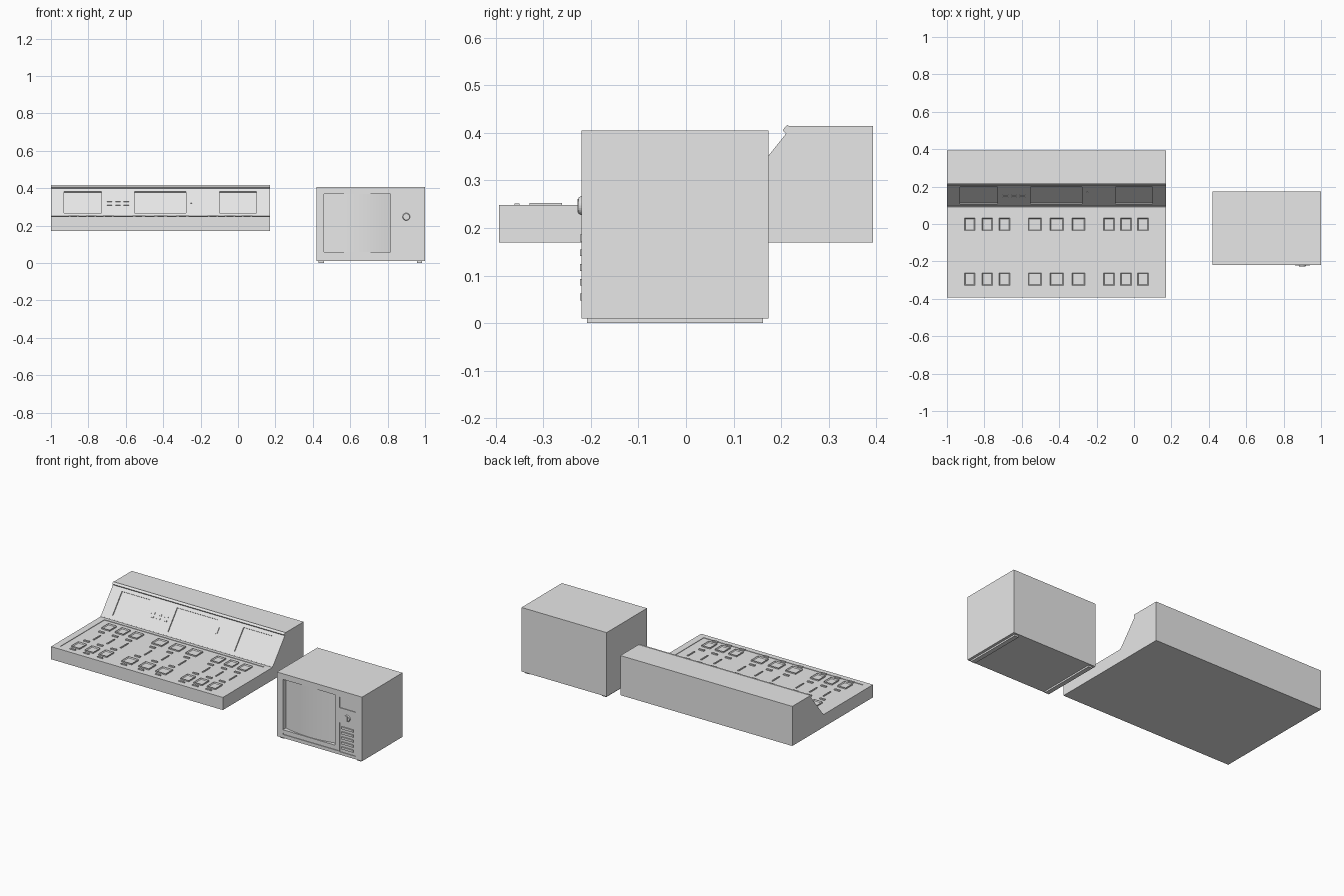
import bpy, bmesh, math
from mathutils import Matrix, Vector

old = bpy.data.objects.get("Cube")
if old:
    bpy.data.objects.remove(old, do_unlink=True)

grey = bpy.data.materials.new("light_grey")
grey.use_nodes = True
grey.diffuse_color = (0.8, 0.8, 0.8, 1)
grey.node_tree.nodes["Principled BSDF"].inputs["Base Color"].default_value = (0.8, 0.8, 0.8, 1)


def finish(name, bm):
    bmesh.ops.recalc_face_normals(bm, faces=bm.faces)
    mesh = bpy.data.meshes.new(name)
    bm.to_mesh(mesh)
    bm.free()
    mesh.materials.append(grey)
    obj = bpy.data.objects.new(name, mesh)
    bpy.context.collection.objects.link(obj)
    return obj


def add_box(bm, centre, size, tilt=0.0):
    m = (Matrix.Translation(centre) @ Matrix.Rotation(tilt, 4, 'X')
         @ Matrix.Diagonal((*size, 1)))
    return bmesh.ops.create_cube(bm, size=1, matrix=m)["verts"]


def prism(points, axis, start, end):
    """Extrude a closed outline along x (points are y, z) or z (points are x, y)."""
    bm = bmesh.new()
    verts = [bm.verts.new((start, a, b) if axis == 'X' else (a, b, start)) for a, b in points]
    face = bm.faces.new(verts)
    new = bmesh.ops.extrude_face_region(bm, geom=[face])["geom"]
    step = Vector((end - start, 0, 0)) if axis == 'X' else Vector((0, 0, end - start))
    bmesh.ops.translate(bm, vec=step, verts=[v for v in new if isinstance(v, bmesh.types.BMVert)])
    return bm


def cut(obj, bm):
    cutter = finish(obj.name + "_cutter", bm)
    cutter.hide_render = True
    cutter.hide_viewport = True
    cutter.display_type = 'WIRE'
    mod = obj.modifiers.new("recesses", 'BOOLEAN')
    mod.object = cutter
    mod.operation = 'DIFFERENCE'
    mod.solver = 'EXACT'
    # Bake the cut and discard the helper
    cutter.hide_viewport = False
    deps = bpy.context.evaluated_depsgraph_get()
    obj.data = bpy.data.meshes.new_from_object(obj.evaluated_get(deps))
    obj.modifiers.clear()
    bpy.data.objects.remove(cutter, do_unlink=True)


# Console body with sloped display panel and small overhanging lip
LEFT, RIGHT = -1.0, 0.172
DECK, FOOT_Y = 0.248, 0.09
TILT = math.atan2(0.15, 0.12)
profile = [(-0.393, 0.17), (0.393, 0.17), (0.393, 0.414), (0.217, 0.414), (0.213, 0.417),
           (0.203, 0.406), (0.21, 0.398), (FOOT_Y, DECK), (-0.393, DECK)]
console = finish("console_body", prism(profile, 'X', LEFT, RIGHT))


def on_slope(x, z):
    return Vector((x, FOOT_Y + (z - DECK) / math.tan(TILT), z))


# Display recesses in the slope and shallow control deck recess
bm = bmesh.new()
for x, width in ((-0.83, 0.2), (-0.415, 0.276), (0.0, 0.2)):
    add_box(bm, on_slope(x, 0.325), (width, 0.145, 0.014), TILT)
add_box(bm, (-0.414, -0.145, DECK + 0.003), (1.09, 0.43, 0.012))
cut(console, bm)

# Small keys, pointer and trim strip on the slope
bm = bmesh.new()
for x in (-0.687, -0.642, -0.597):
    for z in (0.329, 0.312):
        add_box(bm, on_slope(x, z), (0.028, 0.009, 0.008), TILT)
add_box(bm, on_slope(-0.25, 0.335), (0.008, 0.04, 0.008), TILT)
finish("display_keys", bm)
bm = bmesh.new()
add_box(bm, on_slope((LEFT + RIGHT) / 2, 0.252), (RIGHT - LEFT, 0.006, 0.004), TILT)
finish("slope_trim", bm)

# Deck controls: three groups of three columns
FLOOR = DECK - 0.003
groups = (((-0.878, -0.785, -0.692), 0.045),
          ((-0.53, -0.413, -0.297), 0.058),
          ((-0.134, -0.043, 0.048), 0.045))
keys, sliders, labels = bmesh.new(), bmesh.new(), bmesh.new()
for columns, width in groups:
    for x in columns:
        for y in (-0.002, -0.295):
            verts = add_box(keys, (x, y, FLOOR + 0.003), (width + 0.012, 0.068, 0.01))
            top = max({f for v in verts for f in v.link_faces},
                      key=lambda f: f.calc_center_median().z)
            bmesh.ops.inset_individual(keys, faces=[top], thickness=0.007, depth=0)
            bmesh.ops.translate(keys, verts=list(top.verts), vec=(0, 0, -0.006))
        add_box(sliders, (x + 0.02, -0.147, FLOOR + 0.002), (0.007, 0.07, 0.007))
        for y in (-0.075, -0.22, -0.355):
            add_box(labels, (x, y, FLOOR + 0.002), (0.036, 0.011, 0.01))
finish("deck_keys", keys)
finish("deck_sliders", sliders)
finish("deck_labels", labels)

# Monitor cabinet with screen and control recesses
X0, X1, FRONT, BACK = 0.42, 1.0, -0.22, 0.173
MID_Y = (FRONT + BACK) / 2
bm = bmesh.new()
add_box(bm, ((X0 + X1) / 2, MID_Y, 0.2075), (X1 - X0, BACK - FRONT, 0.395))
cabinet = finish("monitor_cabinet", bm)
bm = bmesh.new()
add_box(bm, (0.638, FRONT, 0.215), (0.356, 0.06, 0.31))
add_box(bm, (0.9, FRONT, 0.332), (0.11, 0.008, 0.065))
add_box(bm, (0.9, FRONT, 0.118), (0.11, 0.008, 0.18))
add_box(bm, (0.65, FRONT, 0.035), (0.38, 0.008, 0.008))
cut(cabinet, bm)

# Bulging screen curved about the vertical
steps = 12
arc = [(0.46 + 0.356 * i / steps, FRONT + 0.004 + 0.024 * (2 * i / steps - 1) ** 2)
       for i in range(steps + 1)]
outline = arc + [(0.816, FRONT + 0.035), (0.46, FRONT + 0.035)]
screen = finish("monitor_screen", prism(outline, 'Z', 0.06, 0.37))
for face in screen.data.polygons:
    face.use_smooth = abs(face.normal.z) < 0.5 and face.normal.y < -0.5

# Tuning knob with a grip bar
bm = bmesh.new()
bmesh.ops.create_cone(bm, cap_ends=True, segments=24, radius1=0.021, radius2=0.017, depth=0.008,
                      matrix=Matrix.Translation((0.9, FRONT - 0.002, 0.247))
                      @ Matrix.Rotation(math.pi / 2, 4, 'X'))
add_box(bm, (0.9, FRONT - 0.005, 0.247), (0.008, 0.006, 0.028))
finish("monitor_knob", bm)

# Row of push bars below the knob
bm = bmesh.new()
for i in range(5):
    add_box(bm, (0.9, FRONT + 0.001, 0.055 + i * 0.031), (0.08, 0.008, 0.014))
finish("monitor_push_bars", bm)

# Runner feet
bm = bmesh.new()
for x in (0.445, 0.97):
    add_box(bm, (x, MID_Y, 0.006), (0.028, 0.37, 0.012))
finish("monitor_runners", bm)
